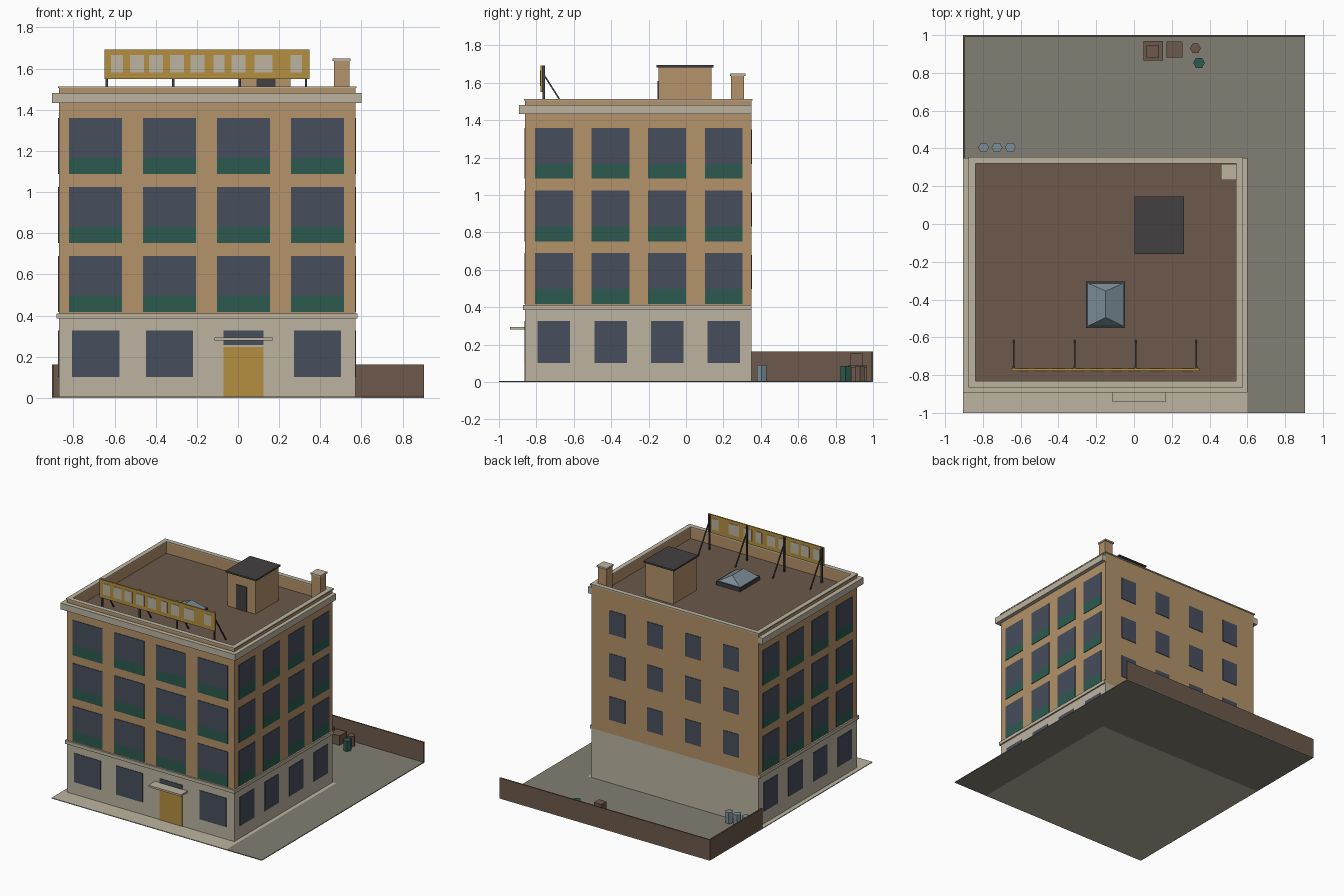
import bpy, bmesh, math
from mathutils import Vector, Matrix

if "Cube" in bpy.data.objects:
    bpy.data.objects.remove(bpy.data.objects["Cube"])


def lin(c):
    c /= 255
    return c / 12.92 if c <= 0.04045 else ((c + 0.055) / 1.055) ** 2.4


def mat(name, r, g, b):
    m = bpy.data.materials.new(name)
    m.diffuse_color = (lin(r), lin(g), lin(b), 1)
    m.use_nodes = True
    m.node_tree.nodes["Principled BSDF"].inputs["Base Color"].default_value = m.diffuse_color
    return m


BRICK = mat("tan brick", 180, 147, 106)
CREAM = mat("cream stone", 188, 180, 160)
BROWN = mat("brown", 108, 89, 75)
GLASS = mat("dark window glass", 71, 78, 92)
GREEN = mat("green", 44, 90, 79)
GOLD = mat("gold", 180, 143, 64)
ASPHALT = mat("grey asphalt", 130, 127, 115)
CHAR = mat("charcoal", 66, 64, 64)
PALE = mat("pale blue metal", 124, 142, 152)


def finish(name, bm, m):
    bmesh.ops.recalc_face_normals(bm, faces=bm.faces)
    me = bpy.data.meshes.new(name)
    bm.to_mesh(me)
    bm.free()
    me.materials.append(m)
    ob = bpy.data.objects.new(name, me)
    bpy.context.collection.objects.link(ob)
    return ob


def boxes(name, m, *bs):
    """One object from boxes given as x0, x1, y0, y1, z0, z1."""
    bm = bmesh.new()
    for x0, x1, y0, y1, z0, z1 in bs:
        mx = (Matrix.Translation(((x0 + x1) / 2, (y0 + y1) / 2, (z0 + z1) / 2))
              @ Matrix.Diagonal((x1 - x0, y1 - y0, z1 - z0, 1)))
        bmesh.ops.create_cube(bm, size=1, matrix=mx)
    return finish(name, bm, m)


def barrel(name, m, x, y, r, h):
    bm = bmesh.new()
    mx = Matrix.Translation((x, y, G + h / 2)) @ Matrix.Rotation(math.pi / 6, 4, 'Z')
    bmesh.ops.create_cone(bm, cap_ends=True, segments=6, radius1=r, radius2=r, depth=h, matrix=mx)
    finish(name, bm, m)


X0, X1, Y0, Y1 = -0.87, 0.57, -0.86, 0.35   # building footprint
G, ROOF, TOP = 0.006, 1.42, 1.505           # ground, roof deck, parapet heights
P = 0.004                                   # plate thickness

# Ground
boxes("sidewalk", CREAM, (-0.905, 0.60, -1, Y1, 0, G))
boxes("yard_paving", ASPHALT, (0.60, 0.905, -1, 1, 0, G), (-0.905, 0.60, Y1, 1, 0, G))
boxes("yard_wall", BROWN, (-0.905, 0.905, 0.99, 1, G, 0.162), (-0.905, -0.895, Y1, 0.99, G, 0.162))

# Building body
boxes("ground_floor", CREAM, (X0, X1, Y0, Y1, G, 0.39))
boxes("upper_floors", BRICK, (X0, X1, Y0, Y1, 0.39, ROOF - 0.01))
boxes("roof_deck", BROWN, (X0 + 0.02, X1 - 0.02, Y0 + 0.02, Y1 - 0.02, ROOF - 0.01, ROOF))


def ring(name, m, o, t, z0, z1):
    a, b, c, d = X0 - o, X1 + o, Y0 - o, Y1 + o
    boxes(name, m, (a, b, c, c + t, z0, z1), (a, b, d - t, d, z0, z1),
          (a, a + t, c + t, d - t, z0, z1), (b - t, b, c + t, d - t, z0, z1))


ring("parapet", BRICK, 0, 0.026, ROOF - 0.01, TOP)
ring("coping", CREAM, 0.006, 0.036, TOP, 1.514)
boxes("floor_band", CREAM, (X0 - 0.011, X1 + 0.011, Y0 - 0.012, Y1 - 0.001, 0.385, 0.411))
boxes("cornice", CREAM, (-0.905, 0.60, -0.893, Y0 + 0.001, 1.433, 1.482),
      (-0.905, X0 + 0.001, Y0, Y1, 1.433, 1.482), (X1 - 0.001, 0.60, Y0, Y1, 1.433, 1.482))

# Windows and spandrels: collect plates for each wall
glass, spandrel = [], []


def front(x0, x1, z0, z1):
    return (x0, x1, Y0 - P, Y0 + P, z0, z1)


def sides(y0, y1, z0, z1):
    return [(X0 - P, X0 + P, y0, y1, z0, z1), (X1 - P, X1 + P, y0, y1, z0, z1)]


for col in range(4):
    fx = -0.692 + 0.3595 * col
    sy = -0.706 + 0.3025 * col
    bx = -0.635 + 0.327 * col
    for row in range(3):
        z = 0.418 + 0.3345 * row
        s, t = z + 0.079, z + 0.272
        glass.append(front(fx - 0.129, fx + 0.129, s, t))
        spandrel.append(front(fx - 0.129, fx + 0.129, z, s))
        glass += sides(sy - 0.101, sy + 0.101, s, t)
        spandrel += sides(sy - 0.101, sy + 0.101, z, s)
        glass.append((bx - 0.068, bx + 0.068, Y1 - P, Y1 + P, z + 0.08, z + 0.262))
    # Ground floor
    if col != 2:
        glass.append(front(fx - 0.115, fx + 0.115, 0.102, 0.327))
    glass += sides(sy - 0.087, sy + 0.087, 0.102, 0.327)
glass.append(front(-0.07, 0.124, 0.257, 0.327))
boxes("windows", GLASS, *glass)
boxes("window_spandrels", GREEN, *spandrel)

# Entrance
boxes("front_door", GOLD, front(-0.07, 0.124, G, 0.248))
boxes("door_canopy", CREAM, (-0.113, 0.168, -0.942, Y0, 0.28, 0.294))

# Chimney
boxes("chimney", BRICK, (0.467, 0.541, 0.24, 0.31, ROOF, 1.637))
boxes("chimney_cap", CREAM, (0.46, 0.546, 0.234, 0.318, 1.637, 1.65))

# Roof hut
boxes("roof_hut", BRICK, (0.015, 0.255, -0.148, 0.135, ROOF, 1.682))
boxes("roof_hut_top", CHAR, (0.003, 0.265, -0.158, 0.146, 1.682, 1.694))
boxes("roof_hut_door", CHAR, (0.09, 0.182, -0.153, -0.145, ROOF, 1.61))

# Skylight: curb with hipped glass
boxes("skylight_curb", CHAR, (-0.253, -0.047, -0.55, -0.304, ROOF, 1.45))
bm = bmesh.new()
base = [bm.verts.new(v) for v in ((-0.243, -0.54, 1.45), (-0.057, -0.54, 1.45),
                                  (-0.057, -0.314, 1.45), (-0.243, -0.314, 1.45))]
r0, r1 = bm.verts.new((-0.15, -0.495, 1.503)), bm.verts.new((-0.15, -0.355, 1.503))
a, b, c, d = base
for f in ((a, b, r0), (b, c, r1, r0), (c, d, r1), (d, a, r0, r1), (d, c, b, a)):
    bm.faces.new(f)
finish("skylight_glass", bm, PALE)

# Rooftop sign board with blank pale panels on both faces
boxes("sign_board", GOLD, (-0.65, 0.348, -0.777, -0.766, 1.55, 1.692))
panels = [(-0.617, -0.558), (-0.525, -0.457), (-0.433, -0.365), (-0.331, -0.263), (-0.23, -0.162),
          (-0.118, -0.065), (-0.031, 0.037), (0.08, 0.167), (0.255, 0.312)]
boxes("sign_panels", CREAM, *[(p, q, -0.780, -0.763, 1.582, 1.667) for p, q in panels])

# Sign posts and slanted braces
bm = bmesh.new()
for i in range(4):
    x = -0.637 + 0.3225 * i
    for p, q, w in ((Vector((x, -0.761, ROOF)), Vector((x, -0.761, 1.692)), 0.012),
                    (Vector((x, -0.758, 1.64)), Vector((x, -0.618, ROOF)), 0.008)):
        v = q - p
        rot = v.to_track_quat('Z', 'X').to_matrix().to_4x4()
        bmesh.ops.create_cube(bm, size=1, matrix=Matrix.Translation((p + q) / 2) @ rot
                              @ Matrix.Diagonal((w, w, v.length, 1)))
finish("sign_supports", bm, CHAR)

# Yard clutter
for i in range(3):
    barrel("metal_bin", PALE, -0.796 + 0.071 * i, 0.405, 0.029, 0.086)
barrel("brown_barrel", BROWN, 0.325, 0.93, 0.029, 0.08)
barrel("green_barrel", GREEN, 0.344, 0.853, 0.031, 0.08)
boxes("crates", BROWN, (0.05, 0.154, 0.866, 0.968, G, 0.088), (0.067, 0.133, 0.88, 0.944, 0.088, 0.155),
      (0.173, 0.258, 0.882, 0.967, G, 0.08))
